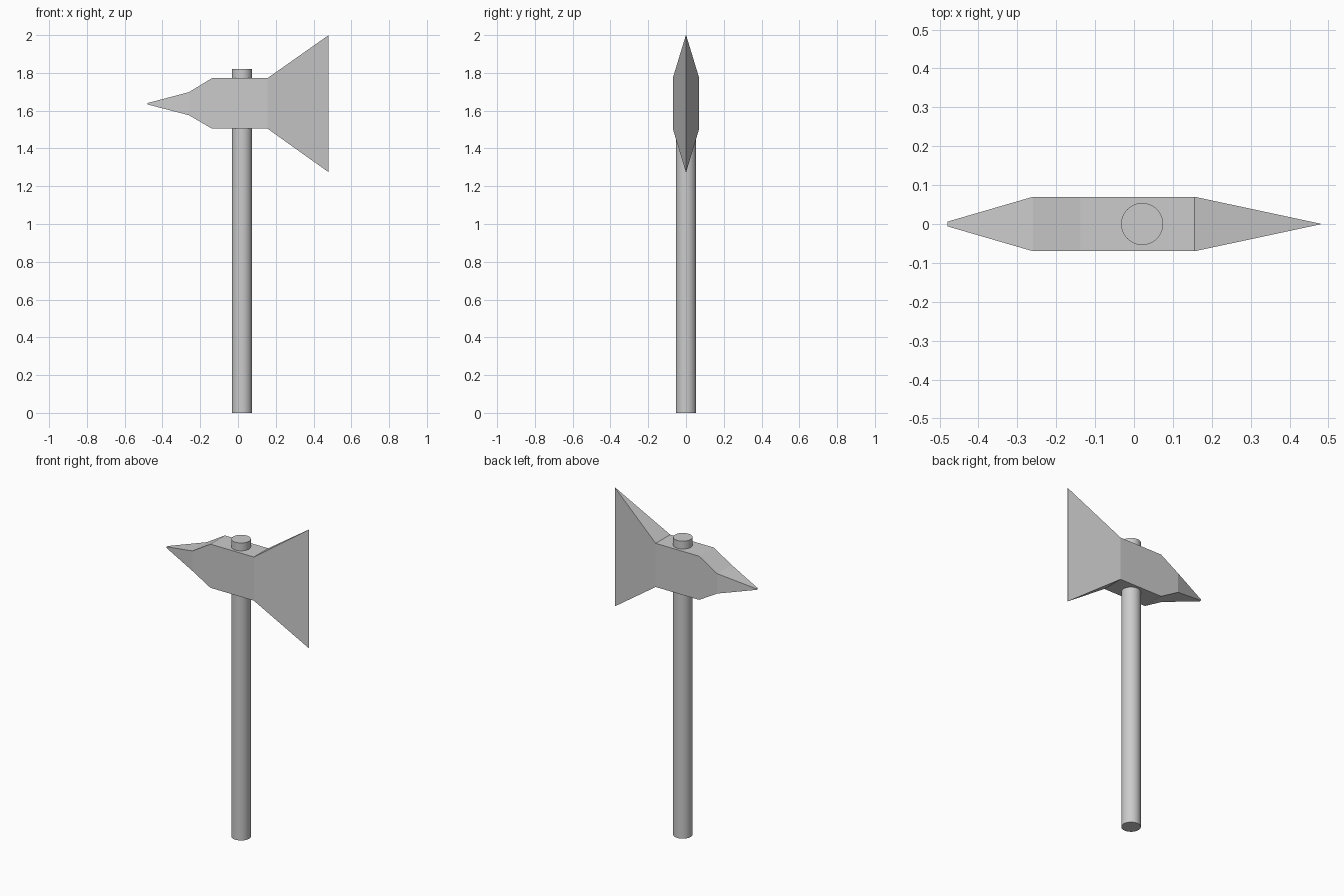
import bpy, bmesh

if "Cube" in bpy.data.objects:
    bpy.data.objects.remove(bpy.data.objects["Cube"])

# Handle: smooth round shaft with flat caps
bpy.ops.mesh.primitive_cylinder_add(vertices=48, radius=0.054, depth=1.82,
                                    location=(0.021, 0, 0.91))
handle = bpy.context.object
handle.name = "handle"
bpy.ops.object.shade_smooth_by_angle()

# Axe head: rectangular sections (x, half thickness, bottom z, top z), spike to blade
sections = [
    (-0.48, 0.006, 1.633, 1.640),
    (-0.26, 0.07, 1.576, 1.698),
    (-0.138, 0.07, 1.505, 1.772),
    (0.156, 0.07, 1.505, 1.772),
    (0.48, 0.0007, 1.274, 2.0),
]
bm = bmesh.new()
rings = [[bm.verts.new((x, y, z)) for y, z in ((-t, lo), (t, lo), (t, hi), (-t, hi))]
         for x, t, lo, hi in sections]
for a, b in zip(rings, rings[1:]):
    for i in range(4):
        j = (i + 1) % 4
        bm.faces.new((a[i], a[j], b[j], b[i]))
bm.faces.new(rings[0])
bm.faces.new(rings[-1])
bmesh.ops.recalc_face_normals(bm, faces=bm.faces)
mesh = bpy.data.meshes.new("axe_head")
bm.to_mesh(mesh)
bm.free()
bpy.context.collection.objects.link(bpy.data.objects.new("axe_head", mesh))
